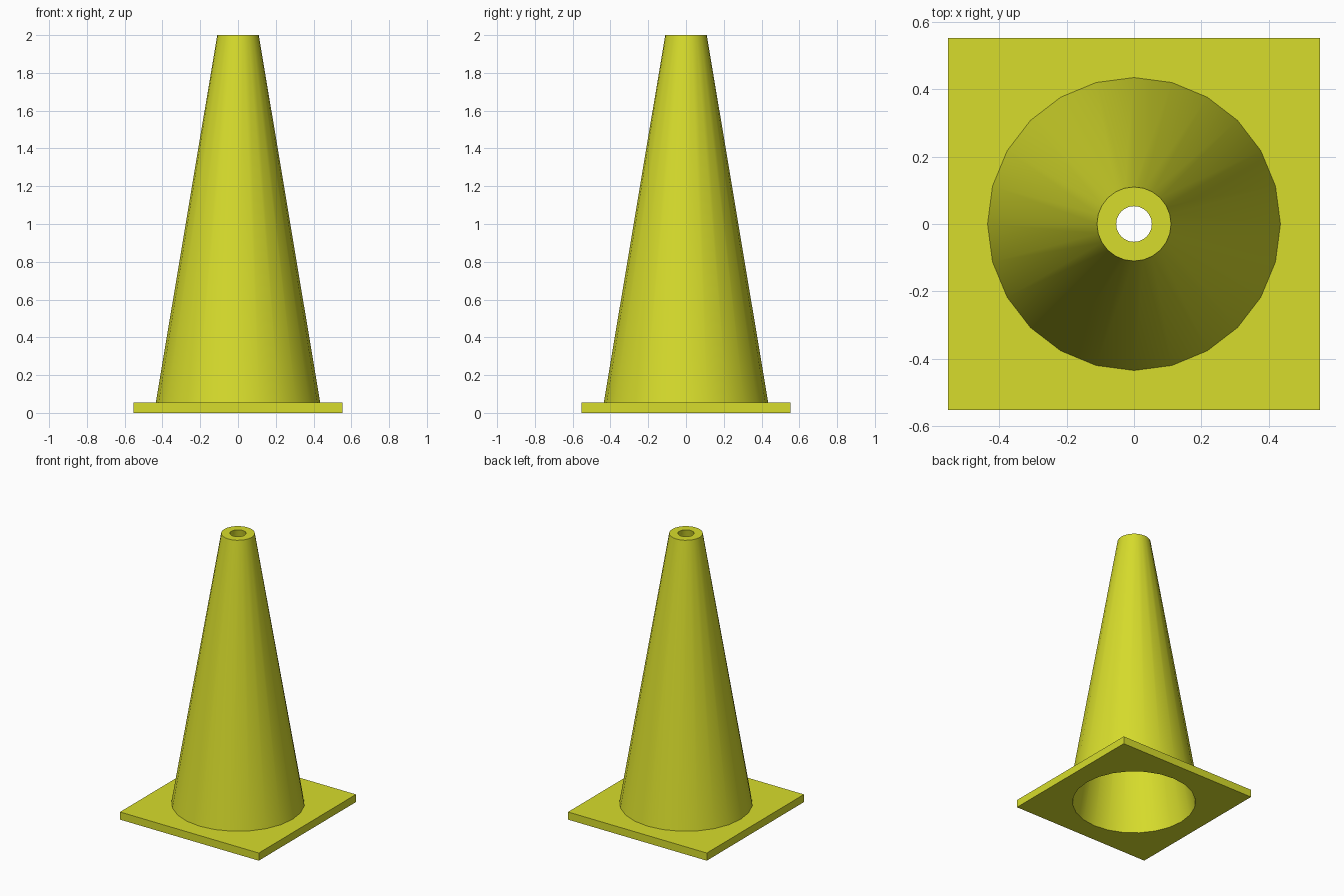
import bpy, bmesh, math

if "Cube" in bpy.data.objects:
    bpy.data.objects.remove(bpy.data.objects["Cube"])

SIDES = 24
HALF = 0.553
PLATE = 0.055


def loop(bm, z, radius=None):
    """Ring of vertices: a circle, or the square plate outline if no radius."""
    verts = []
    for i in range(SIDES):
        a = 2 * math.pi * i / SIDES
        c, s = math.cos(a), math.sin(a)
        r = radius if radius else HALF / max(abs(c), abs(s))
        verts.append(bm.verts.new((r * c, r * s, z)))
    return verts


bm = bmesh.new()
# Closed wall section: plate rim, outer cone, top lip, hollow inside, underside
loops = [
    loop(bm, 0),
    loop(bm, PLATE),
    loop(bm, PLATE, 0.435),
    loop(bm, 2.0, 0.11),
    loop(bm, 2.0, 0.053),
    loop(bm, 0, 0.41),
]
for k, low in enumerate(loops):
    high = loops[(k + 1) % len(loops)]
    for i in range(SIDES):
        j = (i + 1) % SIDES
        bm.faces.new((low[i], low[j], high[j], high[i]))
bmesh.ops.recalc_face_normals(bm, faces=bm.faces[:])

mesh = bpy.data.meshes.new("traffic_cone")
bm.to_mesh(mesh)
bm.free()
cone = bpy.data.objects.new("traffic_cone", mesh)
bpy.context.collection.objects.link(cone)

# Yellow plastic
mat = bpy.data.materials.new("yellow_plastic")
mat.diffuse_color = (0.68, 0.72, 0.025, 1)
mat.use_nodes = True
mat.node_tree.nodes["Principled BSDF"].inputs["Base Color"].default_value = mat.diffuse_color
mesh.materials.append(mat)

# Smooth wall, crisp plate and lip edges
bpy.context.view_layer.objects.active = cone
cone.select_set(True)
bpy.ops.object.shade_smooth_by_angle(angle=math.radians(30))
